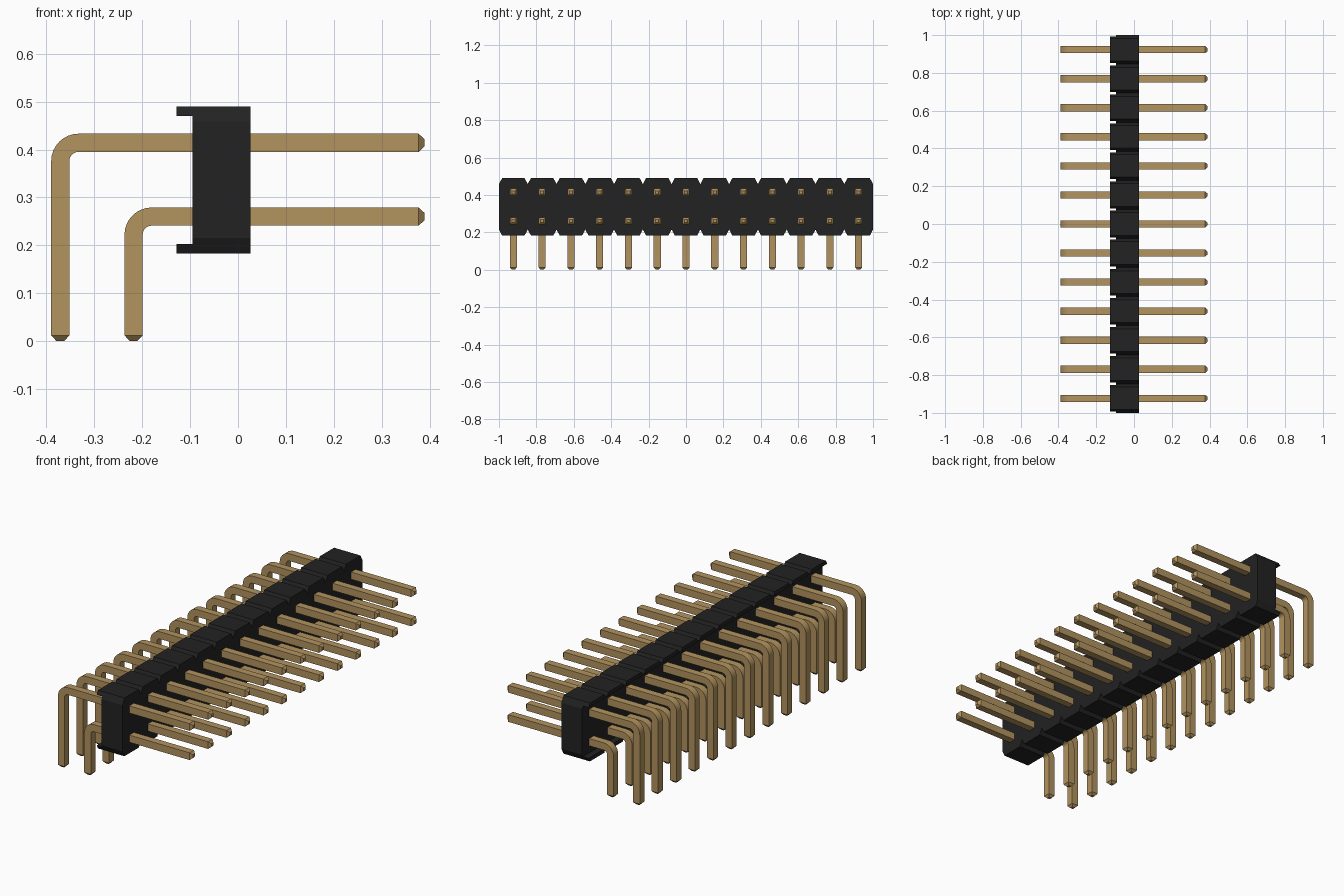
import bpy
import bmesh
import math
from mathutils import Vector

if "Cube" in bpy.data.objects:
    bpy.data.objects.remove(bpy.data.objects["Cube"], do_unlink=True)

COUNT = 13
PITCH = 2 / COUNT
BOTTOM, TOP = 0.183, 0.49
NOTCH_Y, NOTCH_Z = 0.017, 0.032
BACK, WALL, FACE = -0.128, -0.095, 0.026
LIP = 0.02
HALF = 0.019          # half the pin thickness
TIP, TIP_HALF = 0.012, 0.008


def material(name, color):
    mat = bpy.data.materials.new(name)
    mat.use_nodes = True
    mat.diffuse_color = color
    mat.node_tree.nodes["Principled BSDF"].inputs["Base Color"].default_value = color
    return mat


black = material("black plastic", (0.016, 0.016, 0.016, 1))
gold = material("gold metal", (0.445, 0.292, 0.114, 1))


def finish(name, bm, mat):
    bmesh.ops.recalc_face_normals(bm, faces=bm.faces)
    mesh = bpy.data.meshes.new(name)
    bm.to_mesh(mesh)
    bm.free()
    mesh.materials.append(mat)
    obj = bpy.data.objects.new(name, mesh)
    bpy.context.collection.objects.link(obj)
    return obj


def repeat(obj):
    mod = obj.modifiers.new("row", "ARRAY")
    mod.count = COUNT
    mod.use_relative_offset = False
    mod.use_constant_offset = True
    mod.constant_offset_displace = (0, PITCH, 0)


def prism(name, outline, x0, x1):
    """Extrude a (y, z) outline along x."""
    bm = bmesh.new()
    face = bm.faces.new([bm.verts.new((x0, y, z)) for y, z in outline])
    moved = bmesh.ops.extrude_face_region(bm, geom=[face], use_keep_orig=True)
    verts = [v for v in moved["geom"] if isinstance(v, bmesh.types.BMVert)]
    bmesh.ops.translate(bm, verts=verts, vec=(x1 - x0, 0, 0))
    return finish(name, bm, black)


# Housing wall: one outline with a V notch between neighbouring cells
def edge_points(z, slope):
    points = [(-1, z + slope)]
    for i in range(COUNT):
        y = -1 + i * PITCH
        points += [(y + NOTCH_Y, z), (y + PITCH - NOTCH_Y, z), (y + PITCH, z + slope)]
    return points


prism("housing_wall", edge_points(BOTTOM, NOTCH_Z) + edge_points(TOP, -NOTCH_Z)[::-1], WALL, FACE)

# Lips along the rear top and bottom edges, one per cell
for name, z, s in (("top_lips", TOP, -1), ("bottom_lips", BOTTOM, 1)):
    inset = NOTCH_Y * (1 - LIP / NOTCH_Z)
    y0, y1 = -1, -1 + PITCH
    outline = [(y0 + NOTCH_Y, z), (y1 - NOTCH_Y, z),
               (y1 - inset, z + s * LIP), (y0 + inset, z + s * LIP)]
    repeat(prism(name, outline, BACK, WALL))


# Bent square pins with tapered tips
def pin_row(name, leg_x, arm_z, end_x=0.389, radius=0.038, steps=8):
    # Each station: centre x, centre z, direction angle, half thickness
    stations = [(leg_x, 0, math.pi / 2, TIP_HALF), (leg_x, TIP, math.pi / 2, HALF)]
    for i in range(steps + 1):
        a = math.pi / 2 * (1 - i / steps)
        stations.append((leg_x + radius - radius * math.sin(a),
                         arm_z - radius + radius * math.cos(a), a, HALF))
    stations += [(end_x - TIP, arm_z, 0, HALF), (end_x, arm_z, 0, TIP_HALF)]
    bm = bmesh.new()
    rings = []
    for x, z, a, h in stations:
        side = Vector((-math.sin(a), 0, math.cos(a))) * h
        across = Vector((0, h, 0))
        centre = Vector((x, -1 + PITCH / 2, z))
        rings.append([bm.verts.new(centre + side * u + across * v)
                      for u, v in ((1, 1), (1, -1), (-1, -1), (-1, 1))])
    for a, b in zip(rings, rings[1:]):
        for k in range(4):
            n = (k + 1) % 4
            bm.faces.new((a[k], a[n], b[n], b[k]))
    bm.faces.new(rings[0])
    bm.faces.new(rings[-1])
    obj = finish(name, bm, gold)
    repeat(obj)
    bpy.ops.object.select_all(action="DESELECT")
    obj.select_set(True)
    bpy.context.view_layer.objects.active = obj
    bpy.ops.object.shade_smooth_by_angle(angle=math.radians(25))


pin_row("upper_pins", -0.371, 0.414)
pin_row("lower_pins", -0.218, 0.26)
